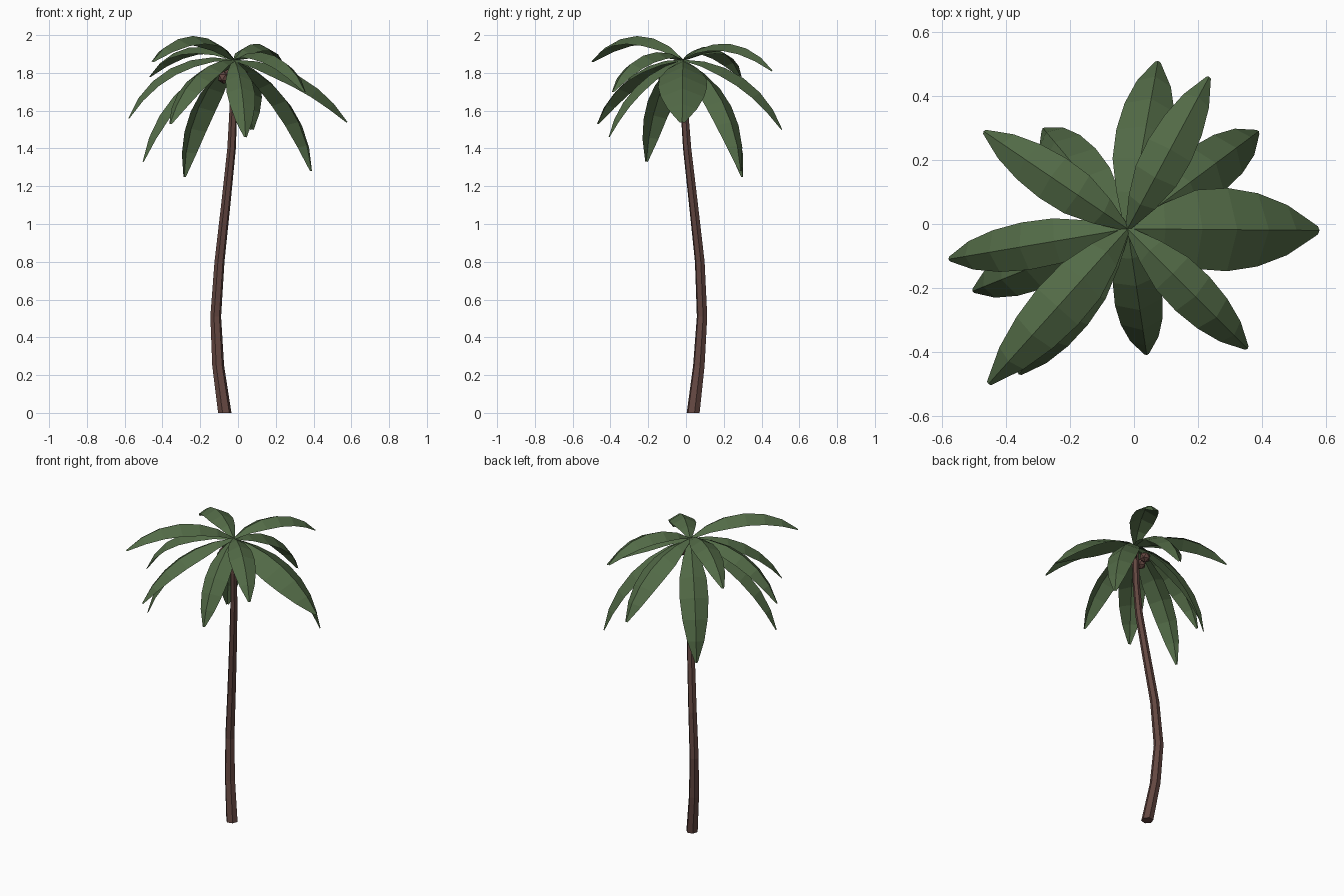
import bpy, bmesh, math
from mathutils import Vector

if "Cube" in bpy.data.objects:
    bpy.data.objects.remove(bpy.data.objects["Cube"])

def material(name, rgb):
    m = bpy.data.materials.new(name)
    m.diffuse_color = (*rgb, 1)
    m.use_nodes = True
    m.node_tree.nodes["Principled BSDF"].inputs["Base Color"].default_value = m.diffuse_color
    return m

GREEN = material("leaf green", (0.085, 0.145, 0.062))
BROWN = material("bark brown", (0.125, 0.062, 0.052))

def finish(name, bm, mat):
    me = bpy.data.meshes.new(name)
    bm.to_mesh(me)
    bm.free()
    me.materials.append(mat)
    ob = bpy.data.objects.new(name, me)
    bpy.context.collection.objects.link(ob)
    return ob

CROWN = Vector((-0.02, -0.015, 1.87))

# trunk: six-sided tube through (x, y, z, radius)
path = [(-0.07, 0.038, 0, 0.036), (-0.105, 0.068, 0.25, 0.032), (-0.118, 0.085, 0.51, 0.029),
        (-0.098, 0.073, 0.8, 0.027), (-0.065, 0.04, 1.1, 0.025), (-0.034, 0.006, 1.4, 0.023),
        (-0.025, -0.008, 1.6, 0.021), (-0.02, -0.015, 1.86, 0.02)]
bm = bmesh.new()
rings = [[bm.verts.new((x + r * math.cos(math.tau * k / 6 + 0.2), y + r * math.sin(math.tau * k / 6 + 0.2), z))
          for k in range(6)] for x, y, z, r in path]
for a, b in zip(rings, rings[1:]):
    for k in range(6):
        bm.faces.new((a[k], a[(k + 1) % 6], b[(k + 1) % 6], b[k]))
bm.faces.new(rings[0][::-1])
bm.faces.new(rings[-1])
finish("trunk", bm, BROWN)

# coconuts clustered under the crown
for i, (x, y, z) in enumerate([(-0.075, -0.03, 1.775), (-0.055, 0.035, 1.785), (0.02, 0.01, 1.79)]):
    bm = bmesh.new()
    bmesh.ops.create_icosphere(bm, subdivisions=1, radius=0.034)
    bmesh.ops.translate(bm, verts=bm.verts, vec=(x, y, z))
    finish(f"coconut_{i + 1}", bm, BROWN)

WIDTH = [0.12, 0.62, 0.95, 1.0, 0.88, 0.6, 0.1]

def frond(name, tip, sag, half):
    """Arched leaf folded along its midrib, from the crown to the tip."""
    chord = Vector(tip) - CROWN
    out = Vector((chord.x, chord.y, 0)).normalized()
    side = Vector((-out.y, out.x, 0))
    up = side.cross(chord).normalized()
    if up.z < 0:
        up = -up
    h = 2 * math.atan(2 * sag)             # half the arc's angle
    rad = chord.length / (2 * math.sin(h))
    d = chord.normalized()
    n = len(WIDTH) - 1
    bm = bmesh.new()
    rows = []
    for i, w in enumerate(WIDTH):
        a = -h + 2 * h * i / n
        normal = d * math.sin(a) + up * math.cos(a)
        mid = CROWN + chord / 2 + normal * rad - up * rad * math.cos(h)
        drop = normal * (-0.5 * half * w)
        rows.append([bm.verts.new(p) for p in
                     (mid + side * half * w + drop, mid, mid - side * half * w + drop)])
    for a, b in zip(rows, rows[1:]):
        for k in (0, 1):
            bm.faces.new((a[k], a[k + 1], b[k + 1], b[k]))
    finish(name, bm, GREEN)

# fronds: tip position, arch height relative to length, half width
FRONDS = [((0.075, 0.51, 1.50), 0.16, 0.09), ((0.235, 0.46, 1.81), 0.21, 0.075),
          ((0.39, 0.29, 1.28), 0.15, 0.085), ((0.58, -0.02, 1.54), 0.13, 0.13),
          ((0.355, -0.39, 1.70), 0.20, 0.075), ((0.04, -0.41, 1.46), 0.14, 0.075),
          ((-0.455, -0.50, 1.86), 0.20, 0.085), ((-0.36, -0.47, 1.53), 0.15, 0.08),
          ((-0.505, -0.21, 1.33), 0.15, 0.075), ((-0.58, -0.11, 1.56), 0.19, 0.075),
          ((-0.47, 0.29, 1.78), 0.20, 0.075), ((-0.285, 0.30, 1.25), 0.14, 0.085)]
for i, (tip, sag, half) in enumerate(FRONDS):
    frond(f"frond_{i + 1}", tip, sag, half)
